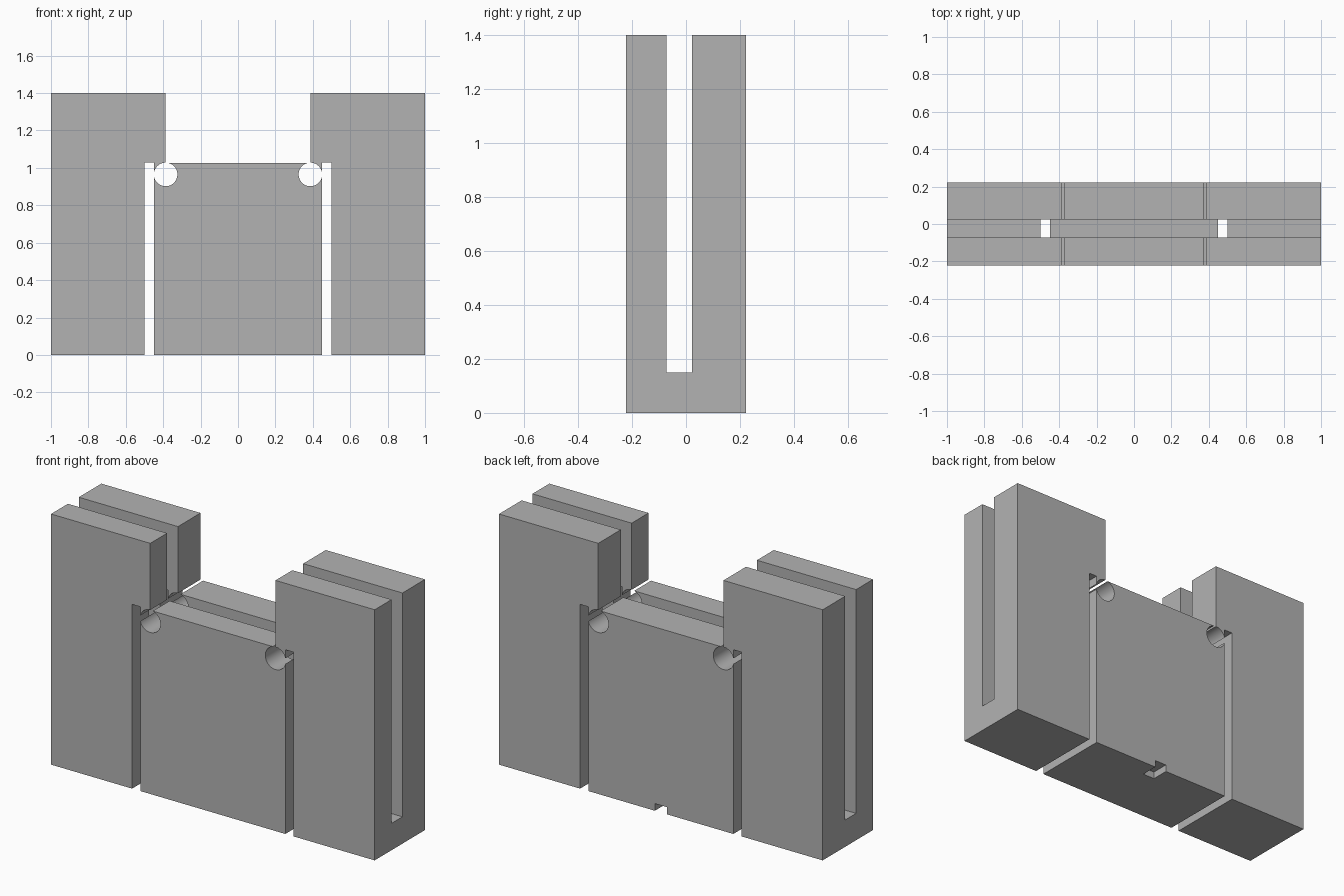
import bpy
import math

cube = bpy.data.objects.get("Cube")
if cube:
    bpy.data.objects.remove(cube, do_unlink=True)

grey = bpy.data.materials.new("plain grey")
grey.use_nodes = True
colour = (0.45, 0.45, 0.45, 1)
grey.diffuse_color = colour
grey.node_tree.nodes["Principled BSDF"].inputs["Base Color"].default_value = colour

DEPTH = 0.222      # half thickness of the block
LEDGE = 1.026      # height of the middle ledge
INNER = 0.387      # half width of the top opening
OVER = 0.1         # cutters run past the block by this much


def box(name, low, high):
    bpy.ops.mesh.primitive_cube_add(
        size=1, location=[(a + b) / 2 for a, b in zip(low, high)])
    ob = bpy.context.object
    ob.name = name
    ob.scale = [b - a for a, b in zip(low, high)]
    bpy.ops.object.transform_apply(location=True, rotation=True, scale=True)
    ob.data.materials.append(grey)
    return ob


def cut(target, cutter):
    mod = target.modifiers.new(cutter.name, "BOOLEAN")
    mod.operation = "DIFFERENCE"
    mod.solver = "EXACT"
    mod.object = cutter
    bpy.context.view_layer.objects.active = target
    bpy.ops.object.modifier_apply(modifier=mod.name)
    bpy.data.objects.remove(cutter, do_unlink=True)


block = box("slotted_block", (-1, -DEPTH, 0), (1, DEPTH, 1.4))
front, back = -DEPTH - OVER, DEPTH + OVER

# Wide opening between the two towers
cut(block, box("top_opening", (-INNER, front, LEDGE), (INNER, back, 1.5)))

# Narrow slots rising from the bottom, and round relief holes at the corners
for side in (-1, 1):
    x = sorted((side * 0.448, side * 0.499))
    cut(block, box("side_slot", (x[0], front, -OVER), (x[1], back, LEDGE + 0.003)))
    bpy.ops.mesh.primitive_cylinder_add(
        vertices=48, radius=0.063, depth=1,
        location=(side * INNER, 0, 0.965), rotation=(math.pi / 2, 0, 0))
    hole = bpy.context.object
    hole.name = "relief_hole"
    hole.data.materials.append(grey)
    cut(block, hole)

# Long groove splitting the block into two plates above a solid base
cut(block, box("long_groove", (-1.1, -0.073, 0.15), (1.1, 0.023, 1.5)))

# Small notch under the back edge
cut(block, box("back_notch", (-0.037, DEPTH - 0.1, -OVER), (0.037, back, 0.04)))

bpy.ops.object.select_all(action="DESELECT")
block.select_set(True)
bpy.context.view_layer.objects.active = block
bpy.ops.object.shade_smooth_by_angle(angle=math.radians(30))
